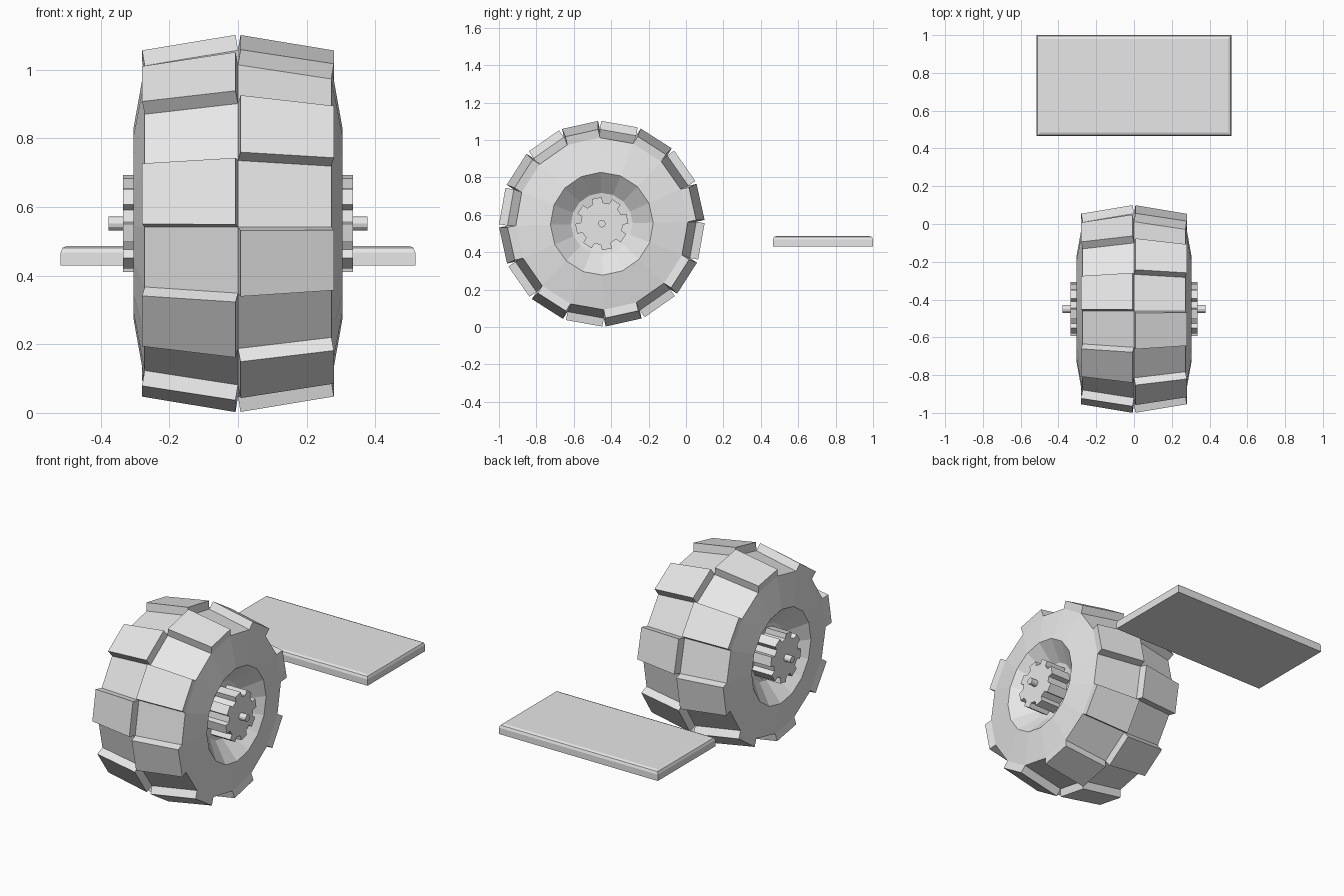
import bpy, bmesh, math
from mathutils import Vector

if "Cube" in bpy.data.objects:
    bpy.data.objects.remove(bpy.data.objects["Cube"])

CY, CZ = -0.45, 0.552          # wheel centre
SIDES = 16
START = math.radians(-1.2)     # slight roll of the wheel

grey = bpy.data.materials.new("grey")
grey.diffuse_color = (0.8, 0.8, 0.8, 1)
grey.use_nodes = True
grey.node_tree.nodes["Principled BSDF"].inputs["Base Color"].default_value = grey.diffuse_color


def finish(bm, name):
    bmesh.ops.recalc_face_normals(bm, faces=bm.faces[:])
    mesh = bpy.data.meshes.new(name)
    bm.to_mesh(mesh)
    bm.free()
    mesh.materials.append(grey)
    ob = bpy.data.objects.new(name, mesh)
    bpy.context.collection.objects.link(ob)
    return ob


def point(x, r, a):
    # angle 0 faces the front, 90 degrees faces up
    return Vector((x, CY - r * math.cos(a), CZ + r * math.sin(a)))


def prism(name, outline, x0, x1):
    # closed outline of (radius, angle) extruded along x
    bm = bmesh.new()
    ends = [[bm.verts.new(point(x, r, a)) for r, a in outline] for x in (x0, x1)]
    for end in ends:
        bm.faces.new(end)
    n = len(outline)
    for i in range(n):
        j = (i + 1) % n
        bm.faces.new((ends[0][i], ends[0][j], ends[1][j], ends[1][i]))
    return finish(bm, name)


# Tyre: spun profile from left hub to right hub, with dished sides
half = [(0.19, 0.04), (0.21, 0.165), (0.305, 0.275), (0.272, 0.46)]
profile = [(-x, r) for x, r in half] + [(0, 0.505)] + half[::-1]
bm = bmesh.new()
rings = [[bm.verts.new(point(x, r, START + math.tau * i / SIDES)) for i in range(SIDES)]
         for x, r in profile]
blocks = []
for k in range(len(rings) - 1):
    for i in range(SIDES):
        j = (i + 1) % SIDES
        f = bm.faces.new((rings[k][i], rings[k][j], rings[k + 1][j], rings[k + 1][i]))
        # staggered blocks: even segments on the left, odd on the right
        if (k == 3 and i % 2 == 0) or (k == 4 and i % 2 == 1):
            blocks.append(f)
for ring in (rings[0], rings[-1]):
    bm.faces.new(ring)
bmesh.ops.recalc_face_normals(bm, faces=bm.faces[:])

# Raise each tread block straight out of its face
for f in blocks:
    f.normal_update()
    normal = f.normal.copy()
    new = bmesh.ops.extrude_discrete_faces(bm, faces=[f])["faces"][0]
    old = list(new.verts)
    bmesh.ops.translate(bm, verts=old, vec=normal * 0.046)
bmesh.ops.remove_doubles(bm, verts=bm.verts[:], dist=0.0001)
finish(bm, "tyre")

# Toothed hub on each side, with eight teeth
gear = []
for t in range(8):
    mid = math.radians(78.75 + 45 * t)
    gear += [(0.113, mid - 0.24), (0.142, mid - 0.19), (0.142, mid + 0.19), (0.113, mid + 0.24)]
for side, s in (("left", -1), ("right", 1)):
    prism(side + "_hub_gear", gear, s * 0.17, s * 0.335)

# Axle through the hub
prism("axle", [(0.02, math.tau * i / 12) for i in range(12)], -0.378, 0.378)

# Separate slab with rounded top edges
bm = bmesh.new()
bmesh.ops.create_cube(bm, size=1)
for v in bm.verts:
    v.co = Vector((v.co.x * 1.034, 0.7325 + v.co.y * 0.535, 0.4585 + v.co.z * 0.057))
top = [e for e in bm.edges if all(v.co.z > 0.46 for v in e.verts)]
bmesh.ops.bevel(bm, geom=top, offset=0.02, segments=2, profile=0.5, affect='EDGES')
finish(bm, "slab")
